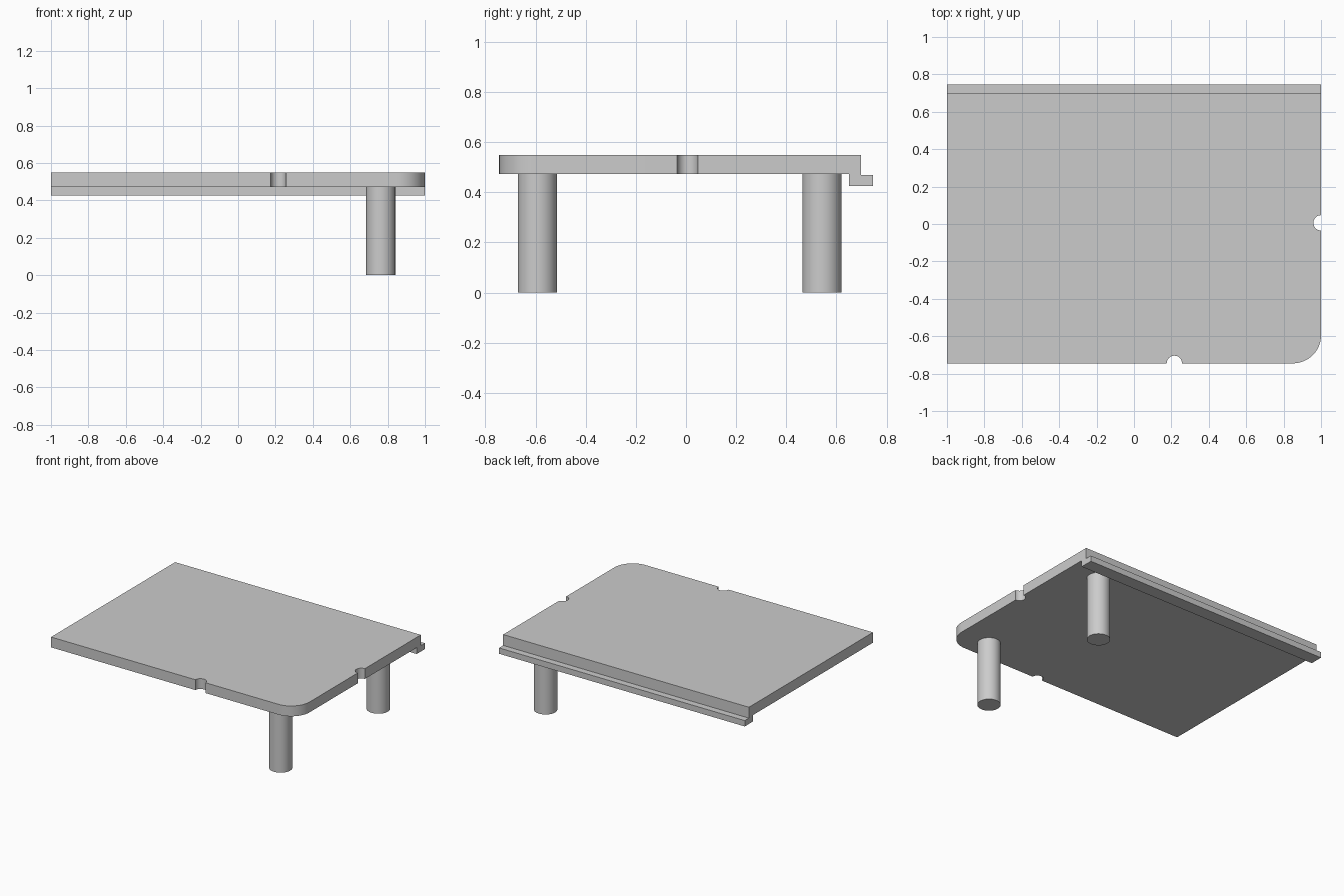
import bpy, bmesh
from math import cos, sin, radians
from mathutils import Vector

cube = bpy.data.objects.get("Cube")
if cube:
    bpy.data.objects.remove(cube, do_unlink=True)

GREY = (0.6, 0.6, 0.6, 1.0)
grey = bpy.data.materials.new("light grey")
grey.use_nodes = True
grey.diffuse_color = GREY
grey.node_tree.nodes["Principled BSDF"].inputs["Base Color"].default_value = GREY

BOTTOM, TOP = 0.472, 0.548       # slab heights
FRONT, BACK = -0.745, 0.697      # slab depth


def arc(cx, cy, r, start, end, steps):
    """Points along a circular arc, angles in degrees."""
    angles = [radians(start + (end - start) * i / steps) for i in range(steps + 1)]
    return [(cx + r * cos(a), cy + r * sin(a)) for a in angles]


def extrude(name, points, offset):
    """Solid made by sweeping a closed outline along an offset."""
    bm = bmesh.new()
    face = bm.faces.new([bm.verts.new(p) for p in points])
    swept = bmesh.ops.extrude_face_region(bm, geom=[face])["geom"]
    verts = [g for g in swept if isinstance(g, bmesh.types.BMVert)]
    bmesh.ops.translate(bm, verts=verts, vec=Vector(offset))
    bmesh.ops.recalc_face_normals(bm, faces=bm.faces[:])
    mesh = bpy.data.meshes.new(name)
    bm.to_mesh(mesh)
    bm.free()
    obj = bpy.data.objects.new(name, mesh)
    bpy.context.collection.objects.link(obj)
    mesh.materials.append(grey)
    bpy.ops.object.select_all(action='DESELECT')
    obj.select_set(True)
    bpy.context.view_layer.objects.active = obj
    bpy.ops.object.shade_smooth_by_angle(angle=radians(30))
    return obj


# Slab with a rounded corner and a half-round notch in the front and left edges
outline = [(-1, FRONT)]
outline += arc(0.216, FRONT, 0.041, 180, 0, 16)
outline += arc(0.85, FRONT + 0.15, 0.15, -90, 0, 16)
outline += arc(1, 0.006, 0.041, 270, 90, 16)
outline += [(1, BACK), (-1, BACK)]
extrude("table_slab", [(x, y, BOTTOM) for x, y in outline], (0, 0, TOP - BOTTOM))

# Stepped rail under the back edge
rail = [(0.65, 0.425), (0.745, 0.425), (0.745, 0.468),
        (BACK, 0.468), (BACK, BOTTOM), (0.65, BOTTOM)]
extrude("back_rail", [(-1, y, z) for y, z in rail], (2, 0, 0))

# Two round legs on the left side
for name, y in (("front_leg", -0.593), ("back_leg", 0.542)):
    ring = arc(0.763, y, 0.078, 0, 360, 48)[:-1]
    extrude(name, [(px, py, 0) for px, py in ring], (0, 0, BOTTOM))
